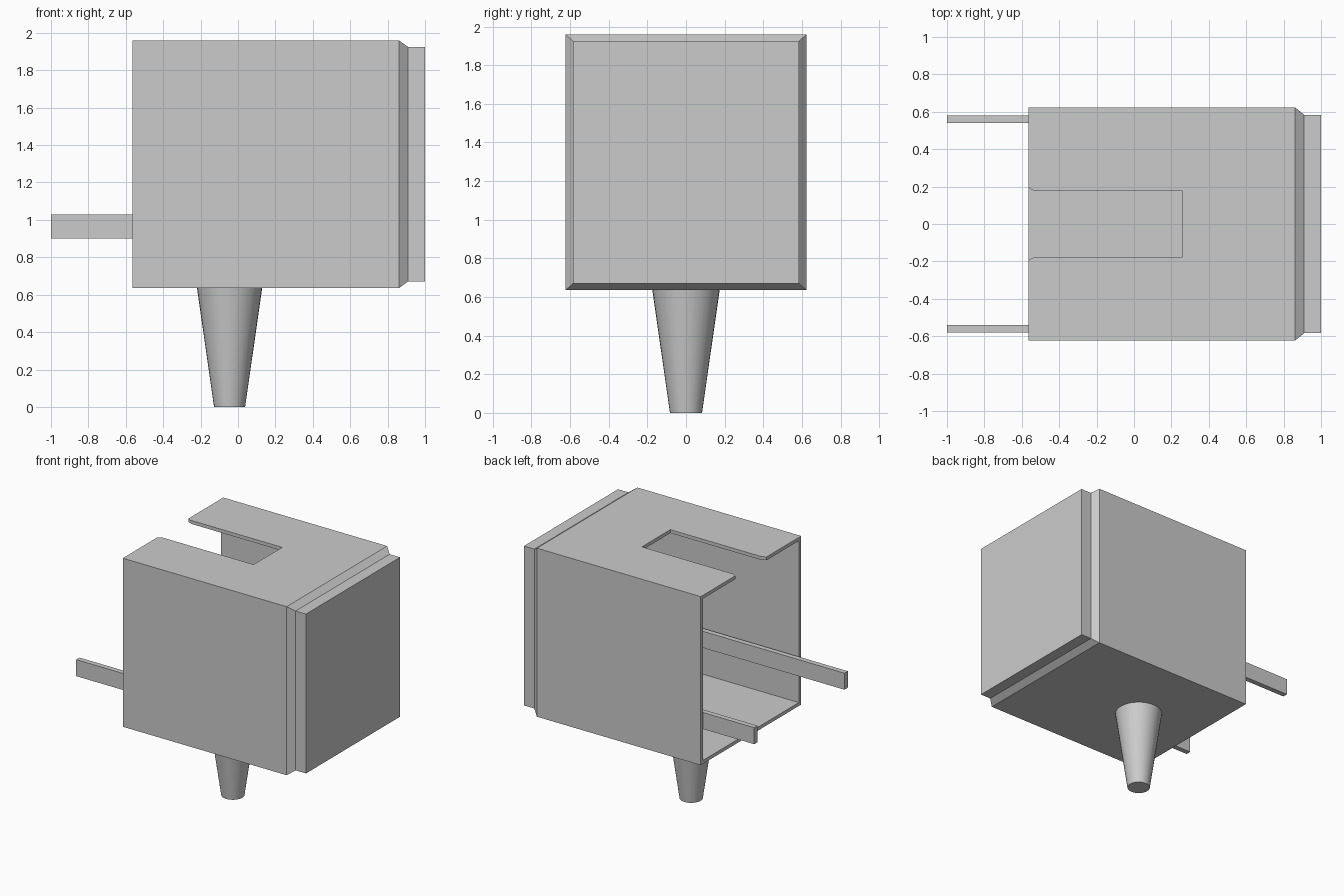
import bpy
import bmesh
from mathutils import Matrix

if "Cube" in bpy.data.objects:
    bpy.data.objects.remove(bpy.data.objects["Cube"], do_unlink=True)

grey = bpy.data.materials.new("plain_grey")
grey.use_nodes = True
grey.diffuse_color = (0.6, 0.6, 0.6, 1)
grey.node_tree.nodes["Principled BSDF"].inputs["Base Color"].default_value = (0.6, 0.6, 0.6, 1)


def finish(name, bm):
    bmesh.ops.recalc_face_normals(bm, faces=bm.faces)
    mesh = bpy.data.meshes.new(name)
    bm.to_mesh(mesh)
    bm.free()
    mesh.materials.append(grey)
    obj = bpy.data.objects.new(name, mesh)
    bpy.context.collection.objects.link(obj)
    return obj


def box(name, x0, x1, y0, y1, z0, z1):
    bm = bmesh.new()
    size = Matrix.Diagonal((x1 - x0, y1 - y0, z1 - z0, 1))
    place = Matrix.Translation(((x0 + x1) / 2, (y0 + y1) / 2, (z0 + z1) / 2))
    bmesh.ops.create_cube(bm, size=1, matrix=place @ size)
    return finish(name, bm)


BACK, TOP, BOTTOM, HALF = -0.565, 1.96, 0.635, 0.624
WALL = 0.03

# Housing: hollow rectangular sleeve, open at one end, with a stepped closed end
bm = bmesh.new()
rings = []
for x, inset in [(0.88, WALL), (BACK, WALL), (BACK, 0), (0.86, 0), (0.91, 0.04), (1.0, 0.04)]:
    y, z0, z1 = HALF - inset, BOTTOM + inset * 0.9, TOP - inset * 0.9
    rings.append([bm.verts.new((x, a, b)) for a, b in [(-y, z0), (y, z0), (y, z1), (-y, z1)]])
for a, b in zip(rings, rings[1:]):
    for i in range(4):
        j = (i + 1) % 4
        bm.faces.new((a[i], a[j], b[j], b[i]))
bm.faces.new(rings[0])
bm.faces.new(rings[-1])
housing = finish("housing", bm)

# Slot in the roof, flared at its mouth
half_slot = [(0.26, 0.177), (-0.535, 0.177), (BACK, 0.195), (-0.7, 0.195)]
outline = half_slot + [(x, -y) for x, y in reversed(half_slot)]
bm = bmesh.new()
base = bm.faces.new([bm.verts.new((x, y, 1.8)) for x, y in outline])
sides = bmesh.ops.extrude_face_region(bm, geom=[base])["geom"]
bmesh.ops.translate(bm, vec=(0, 0, 0.4), verts=[v for v in sides if isinstance(v, bmesh.types.BMVert)])
cutter = finish("slot_cutter", bm)
cutter.hide_render = True
cut = housing.modifiers.new("roof_slot", "BOOLEAN")
cut.operation = "DIFFERENCE"
cut.solver = "EXACT"
cut.object = cutter
bpy.context.view_layer.objects.active = housing
bpy.ops.object.modifier_apply(modifier=cut.name)
bpy.data.objects.remove(cutter, do_unlink=True)

# Two rails running through the sleeve and out of its open end
for name, side in [("left_rail", 1), ("right_rail", -1)]:
    y0, y1 = sorted((side * 0.54, side * 0.581))
    box(name, -1.0, 0.88, y0, y1, 0.9, 1.03)

# Tapered round peg beneath
bm = bmesh.new()
height = BOTTOM + 0.005
bmesh.ops.create_cone(bm, cap_ends=True, segments=32, radius1=0.083, radius2=0.175, depth=height,
                      matrix=Matrix.Translation((-0.045, 0, height / 2)))
peg = finish("peg", bm)
bpy.ops.object.select_all(action="DESELECT")
peg.select_set(True)
bpy.context.view_layer.objects.active = peg
bpy.ops.object.shade_smooth_by_angle()
